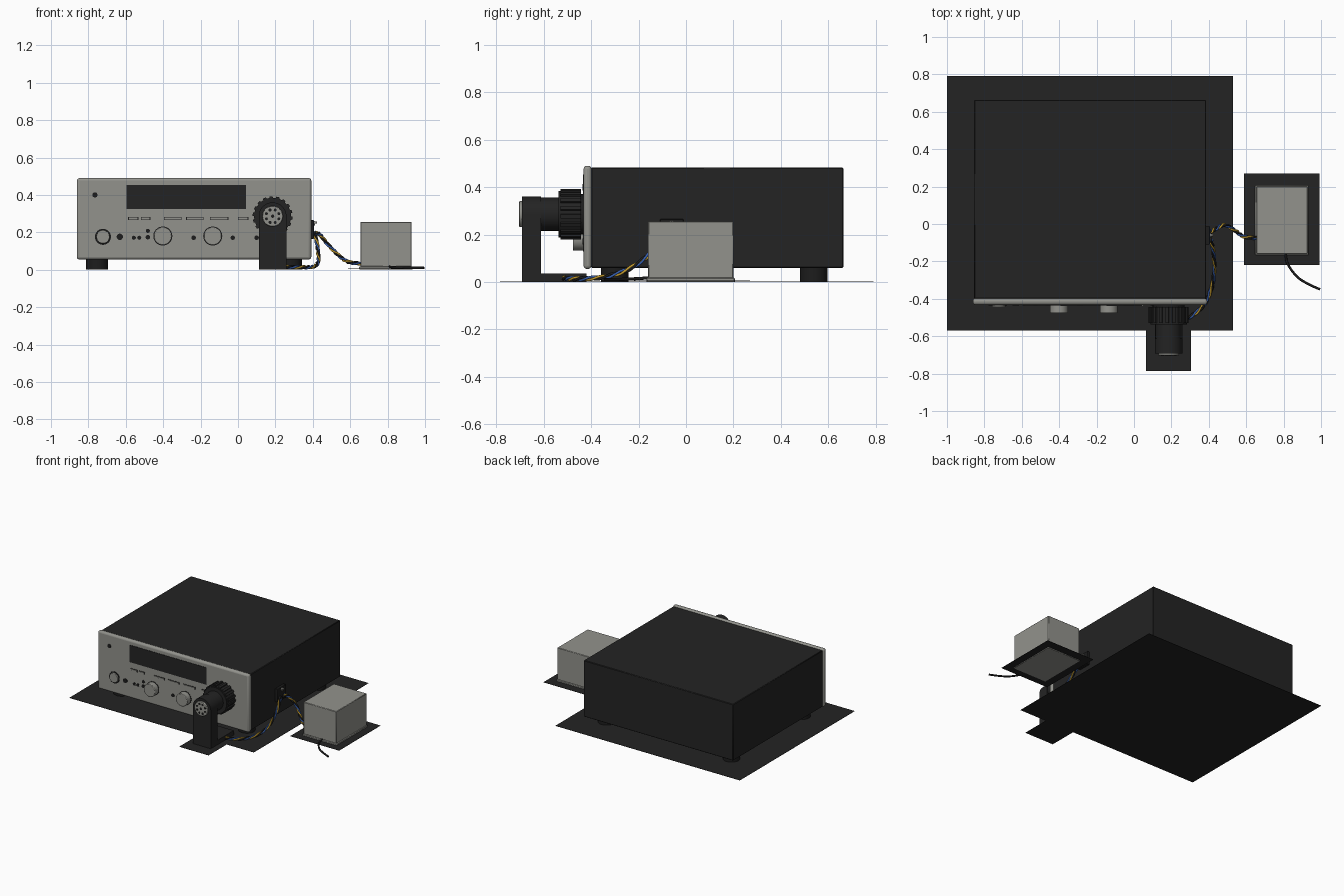
import bpy, bmesh, math
from mathutils import Vector

if "Cube" in bpy.data.objects:
    bpy.data.objects.remove(bpy.data.objects["Cube"])


def material(name, rgb):
    m = bpy.data.materials.new(name)
    m.diffuse_color = (*rgb, 1)
    m.use_nodes = True
    m.node_tree.nodes["Principled BSDF"].inputs["Base Color"].default_value = m.diffuse_color
    return m


BLACK = material("soft black", (0.017, 0.017, 0.017))
DARK = material("deep black", (0.012, 0.012, 0.012))
GREY = material("warm grey", (0.29, 0.29, 0.265))
YELLOW = material("wire yellow", (0.60, 0.36, 0.03))
BLUE = material("wire blue", (0.04, 0.12, 0.45))


def finish(bm, name, mat, bevel=0, segments=2, smooth=False):
    bmesh.ops.recalc_face_normals(bm, faces=bm.faces)
    me = bpy.data.meshes.new(name)
    bm.to_mesh(me)
    bm.free()
    ob = bpy.data.objects.new(name, me)
    bpy.context.collection.objects.link(ob)
    me.materials.append(mat)
    if bevel:
        mod = ob.modifiers.new("bevel", 'BEVEL')
        mod.width, mod.segments = bevel, segments
    if smooth:
        bpy.ops.object.select_all(action='DESELECT')
        ob.select_set(True)
        bpy.context.view_layer.objects.active = ob
        bpy.ops.object.shade_smooth_by_angle(angle=math.radians(35))
    return ob


def box(name, x, y, z, mat, bevel=0, segments=2):
    bm = bmesh.new()
    bmesh.ops.create_cube(bm, size=1)
    for v in bm.verts:
        for i, (a, b) in enumerate((x, y, z)):
            v.co[i] = a if v.co[i] < 0 else b
    return finish(bm, name, mat, bevel, segments, bevel > 0)


def prism(name, profile, axis, start, end, mat, bevel=0):
    """Extrude a 2D profile along y (profile is x, z), z (x, y) or x (y, z)."""
    def place(p, d):
        return {'y': (p[0], d, p[1]), 'z': (p[0], p[1], d), 'x': (d, p[0], p[1])}[axis]
    bm = bmesh.new()
    a = [bm.verts.new(place(p, start)) for p in profile]
    b = [bm.verts.new(place(p, end)) for p in profile]
    n = len(a)
    bm.faces.new(a)
    bm.faces.new(b)
    for i in range(n):
        bm.faces.new((a[i], a[(i + 1) % n], b[(i + 1) % n], b[i]))
    return finish(bm, name, mat, bevel, 2, True)


def circle(cx, cy, r, n=32, first=0.0, sweep=2 * math.pi):
    return [(cx + r * math.cos(first + sweep * i / n),
             cy + r * math.sin(first + sweep * i / n)) for i in range(n)]


def disc(name, x, z, r, y0, y1, mat, n=32, bevel=0):
    return prism(name, circle(x, z, r, n), 'y', y0, y1, mat, bevel)


def spline(points, steps=14):
    """Catmull-Rom samples through the given points."""
    p = [Vector(q) for q in points]
    p = [2 * p[0] - p[1]] + p + [2 * p[-1] - p[-2]]
    out = []
    for i in range(1, len(p) - 2):
        a, b, c, d = p[i - 1:i + 3]
        for k in range(steps):
            t = k / steps
            out.append(0.5 * (2 * b + (c - a) * t + (2 * a - 5 * b + 4 * c - d) * t * t
                              + (3 * b - a - 3 * c + d) * t ** 3))
    return out + [p[-2]]


def wire(name, points, r, mat, phase=0, twist=0, turn=0.35):
    path = spline(points)
    cu = bpy.data.curves.new(name, 'CURVE')
    cu.dimensions, cu.bevel_depth, cu.bevel_resolution = '3D', r, 2
    cu.use_fill_caps = True
    s = cu.splines.new('POLY')
    s.points.add(len(path) - 1)
    for i, q in enumerate(path):
        t = (path[min(i + 1, len(path) - 1)] - path[max(i - 1, 0)]).normalized()
        side = t.cross(Vector((0, 0, 1))).normalized()
        up = side.cross(t)
        ang = phase + i * turn
        q = q + twist * (side * math.cos(ang) + up * math.sin(ang))
        s.points[i].co = (*q, 1)
    ob = bpy.data.objects.new(name, cu)
    bpy.context.collection.objects.link(ob)
    cu.materials.append(mat)
    bpy.ops.object.select_all(action='DESELECT')
    ob.select_set(True)
    bpy.context.view_layer.objects.active = ob
    bpy.ops.object.convert(target='MESH')


# Thin mats under the parts
box("main_mat", (-1.0, 0.53), (-0.57, 0.79), (0, 0.002), BLACK)
box("bracket_mat", (0.063, 0.305), (-0.785, -0.57), (0, 0.002), BLACK)
box("supply_mat", (0.588, 0.993), (-0.22, 0.27), (0.004, 0.006), BLACK)

# Receiver body and front panel
box("case", (-0.855, 0.385), (-0.40, 0.663), (0.06, 0.483), BLACK, 0.004, 1)
box("front_panel", (-0.862, 0.392), (-0.432, -0.398), (0.055, 0.49), GREY, 0.014, 3)
for fx in (-0.754, 0.283):
    for fy in (-0.30, 0.538):
        prism("foot", circle(fx, fy, 0.058), 'z', 0.001, 0.062, DARK)

# Panel details
FRONT = -0.432
box("display", (-0.595, 0.042), (FRONT - 0.003, FRONT + 0.002), (0.326, 0.454), BLACK)
for a, b in ((-0.584, -0.536), (-0.515, -0.472), (-0.392, -0.306),
             (-0.274, -0.188), (-0.146, -0.055), (0.004, 0.052)):
    box("button_gap", (a - 0.003, b + 0.003), (FRONT - 0.002, FRONT + 0.002), (0.265, 0.282), DARK)
    box("button", (a, b), (FRONT - 0.007, FRONT), (0.268, 0.279), GREY)
for x, z, r in ((-0.765, 0.40, 0.014), (-0.632, 0.176, 0.017), (-0.557, 0.171, 0.011),
                (-0.528, 0.171, 0.011), (-0.482, 0.208, 0.011), (-0.482, 0.174, 0.012),
                (-0.237, 0.171, 0.012), (-0.028, 0.171, 0.012), (0.10, 0.171, 0.012)):
    disc("jack", x, z, r, FRONT - 0.005, FRONT + 0.002, DARK, 16)
disc("selector_ring", -0.722, 0.176, 0.043, FRONT - 0.003, FRONT + 0.002, DARK)
disc("selector_knob", -0.722, 0.176, 0.036, FRONT - 0.013, FRONT, GREY, 32, 0.003)
for x in (-0.402, -0.135):
    disc("knob_gap", x, 0.18, 0.051, FRONT - 0.002, FRONT + 0.002, DARK)
    disc("rotary_knob", x, 0.18, 0.048, -0.477, FRONT, GREY, 32, 0.004)

# Large ridged dial with its drive motor
CX, CZ = 0.185, 0.286
disc("dial_collar", CX, CZ, 0.085, -0.445, -0.43, DARK)
ridges = []
for i in range(18):
    for k, r in ((0, 0.099), (0.45, 0.099), (0.5, 0.107), (0.95, 0.107)):
        a = 2 * math.pi * (i + k) / 18
        ridges.append((CX + r * math.cos(a), CZ + r * math.sin(a)))
prism("ridged_dial", ridges, 'y', -0.53, -0.443, BLACK)
disc("dial_rim", CX, CZ, 0.098, -0.538, -0.529, BLACK, 36)
disc("motor", CX, CZ, 0.070, -0.615, -0.535, BLACK)

# Motor bracket with rounded top, and its foot
arch = [(CX - 0.074, 0.002), (CX + 0.074, 0.002)] + \
    circle(CX, CZ, 0.074, 20, 0, math.pi) + [(CX - 0.074, CZ)]
prism("bracket_upright", arch, 'y', -0.692, -0.612, BLACK)
box("bracket_foot", (CX - 0.074, CX + 0.074), (-0.62, -0.42), (0.002, 0.036), BLACK)
disc("motor_face", CX, CZ, 0.055, -0.703, -0.69, GREY, 32, 0.003)
for i in range(8):
    a = 2 * math.pi * i / 8 + math.pi / 8
    disc("face_hole", CX + 0.036 * math.cos(a), CZ + 0.036 * math.sin(a),
         0.008, -0.705, -0.70, DARK, 12)
disc("face_hole", CX, CZ, 0.009, -0.705, -0.70, DARK, 12)

# Side socket plate with lever
box("socket_plate", (0.384, 0.405), (-0.11, -0.01), (0.165, 0.265), DARK, 0.003)
prism("switch_base", circle(-0.06, 0.248, 0.012, 16), 'x', 0.404, 0.412, GREY)
prism("switch_lever", circle(-0.06, 0.252, 0.006, 12), 'x', 0.41, 0.422, GREY)
for y in (-0.085, -0.04):
    prism("socket", circle(y, 0.19, 0.014, 16), 'x', 0.404, 0.418, DARK)

# Power supply box
box("supply_base", (0.648, 0.934), (-0.166, 0.206), (0.0, 0.018), GREY, 0.003, 1)
box("supply_box", (0.655, 0.928), (-0.16, 0.200), (0.016, 0.256), GREY, 0.003, 1)

# Twisted wires and mains cord
motor_path = [(0.24, -0.52, 0.016), (0.31, -0.49, 0.014), (0.375, -0.43, 0.014),
              (0.415, -0.34, 0.022), (0.43, -0.24, 0.055), (0.425, -0.15, 0.12),
              (0.412, -0.085, 0.19)]
supply_path = [(0.412, -0.04, 0.20), (0.44, -0.025, 0.185), (0.485, -0.005, 0.13),
               (0.54, -0.035, 0.075), (0.59, -0.068, 0.042), (0.665, -0.075, 0.032)]
for label, path in (("motor", motor_path), ("supply", supply_path)):
    for k, (colour, mat) in enumerate((("yellow", YELLOW), ("blue", BLUE), ("black", DARK))):
        wire(f"{label}_wire_{colour}", path, 0.0052, mat, k * 2 * math.pi / 3, 0.0065)
wire("mains_cord", [(0.81, -0.15, 0.018), (0.82, -0.21, 0.014), (0.87, -0.28, 0.011),
                    (0.93, -0.32, 0.01), (0.995, -0.35, 0.01)], 0.0065, DARK)
